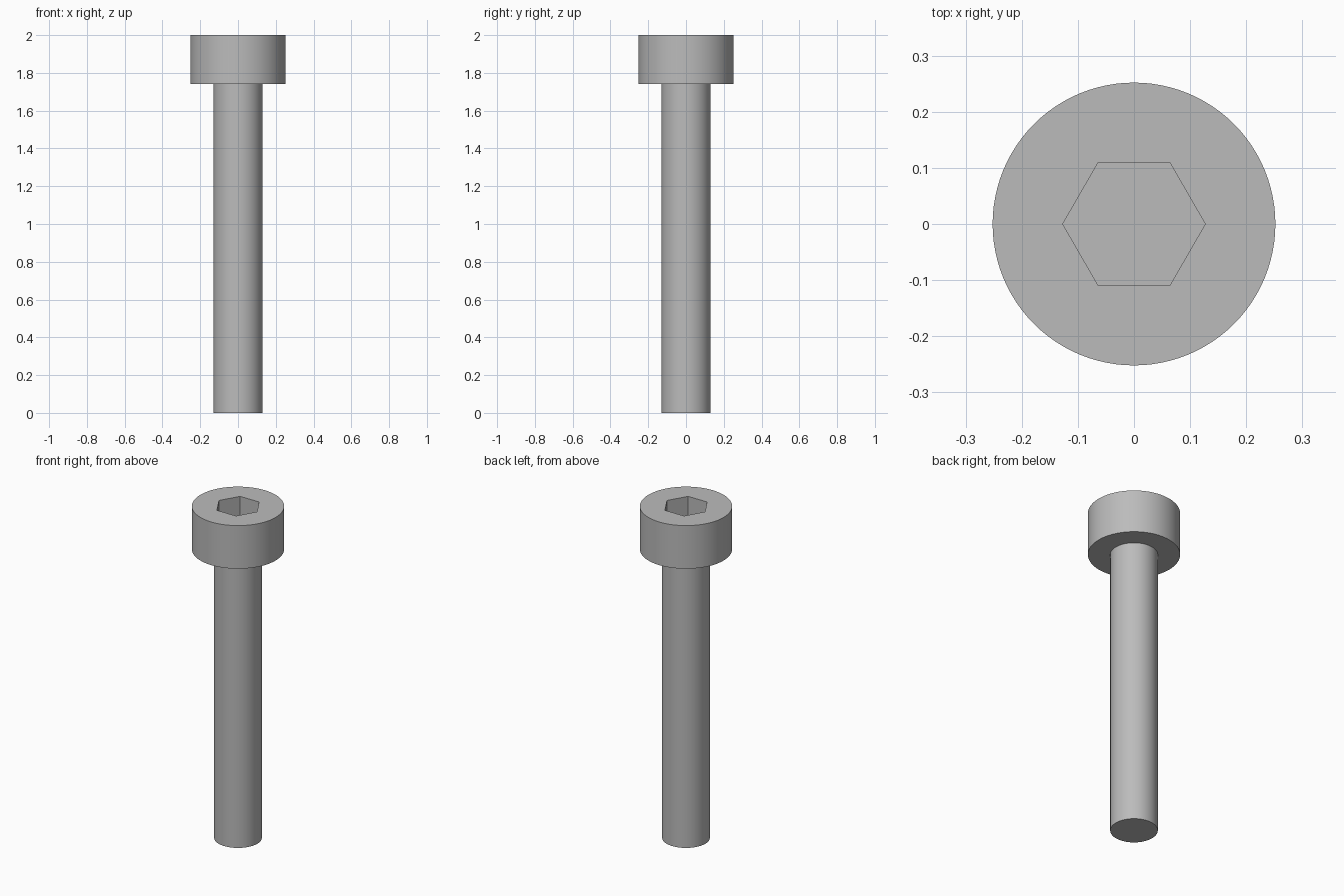
import bpy
import bmesh
from math import radians
from mathutils import Matrix

SIDES = 96
SHANK_R, HEAD_R = 0.13, 0.252
HEAD_Z, TOP_Z = 1.74, 2.0
SOCKET_R, SOCKET_DEPTH = 0.127, 0.13

default = bpy.data.objects.get("Cube")
if default:
    bpy.data.objects.remove(default, do_unlink=True)

# Material
steel = bpy.data.materials.new("grey_steel")
steel.use_nodes = True
colour = (0.5, 0.5, 0.5, 1)
steel.diffuse_color = colour
steel.node_tree.nodes["Principled BSDF"].inputs["Base Color"].default_value = colour


def turned_solid(name, sides, rings):
    """Closed solid from stacked (radius, height) rings."""
    bm = bmesh.new()
    loops = []
    for radius, z in rings:
        made = bmesh.ops.create_circle(
            bm, segments=sides, radius=radius,
            matrix=Matrix.Translation((0, 0, z)) @ Matrix.Rotation(radians(90), 4, "Z"))
        loops.append(made["verts"])
    for low, high in zip(loops, loops[1:]):
        for i in range(sides):
            j = (i + 1) % sides
            bm.faces.new((low[i], low[j], high[j], high[i]))
    bm.faces.new(loops[0])
    bm.faces.new(loops[-1])
    bmesh.ops.recalc_face_normals(bm, faces=bm.faces)
    mesh = bpy.data.meshes.new(name)
    bm.to_mesh(mesh)
    bm.free()
    mesh.materials.append(steel)
    obj = bpy.data.objects.new(name, mesh)
    bpy.context.collection.objects.link(obj)
    return obj


# Shank and cylindrical head in one solid
screw = turned_solid("screw_shank_and_head", SIDES, [
    (SHANK_R, 0), (SHANK_R, HEAD_Z), (HEAD_R, HEAD_Z), (HEAD_R, TOP_Z)])

# Hexagonal socket, corners on the x axis
cutter = turned_solid("hex_socket_cutter", 6, [
    (SOCKET_R, TOP_Z - SOCKET_DEPTH), (SOCKET_R, TOP_Z + 0.1)])
cutter.data.transform(Matrix.Rotation(
    -cutter.data.vertices[0].co.xy.angle_signed((1, 0)) * -1, 4, "Z"))
cutter.hide_render = True

cut = screw.modifiers.new("hex_socket", "BOOLEAN")
cut.operation = "DIFFERENCE"
cut.solver = "EXACT"
cut.object = cutter

bpy.ops.object.select_all(action="DESELECT")
screw.select_set(True)
bpy.context.view_layer.objects.active = screw
bpy.ops.object.modifier_apply(modifier=cut.name)
bpy.data.objects.remove(cutter, do_unlink=True)

# Smooth round walls, sharp rims and socket corners
bpy.ops.object.shade_smooth_by_angle(angle=radians(30))
